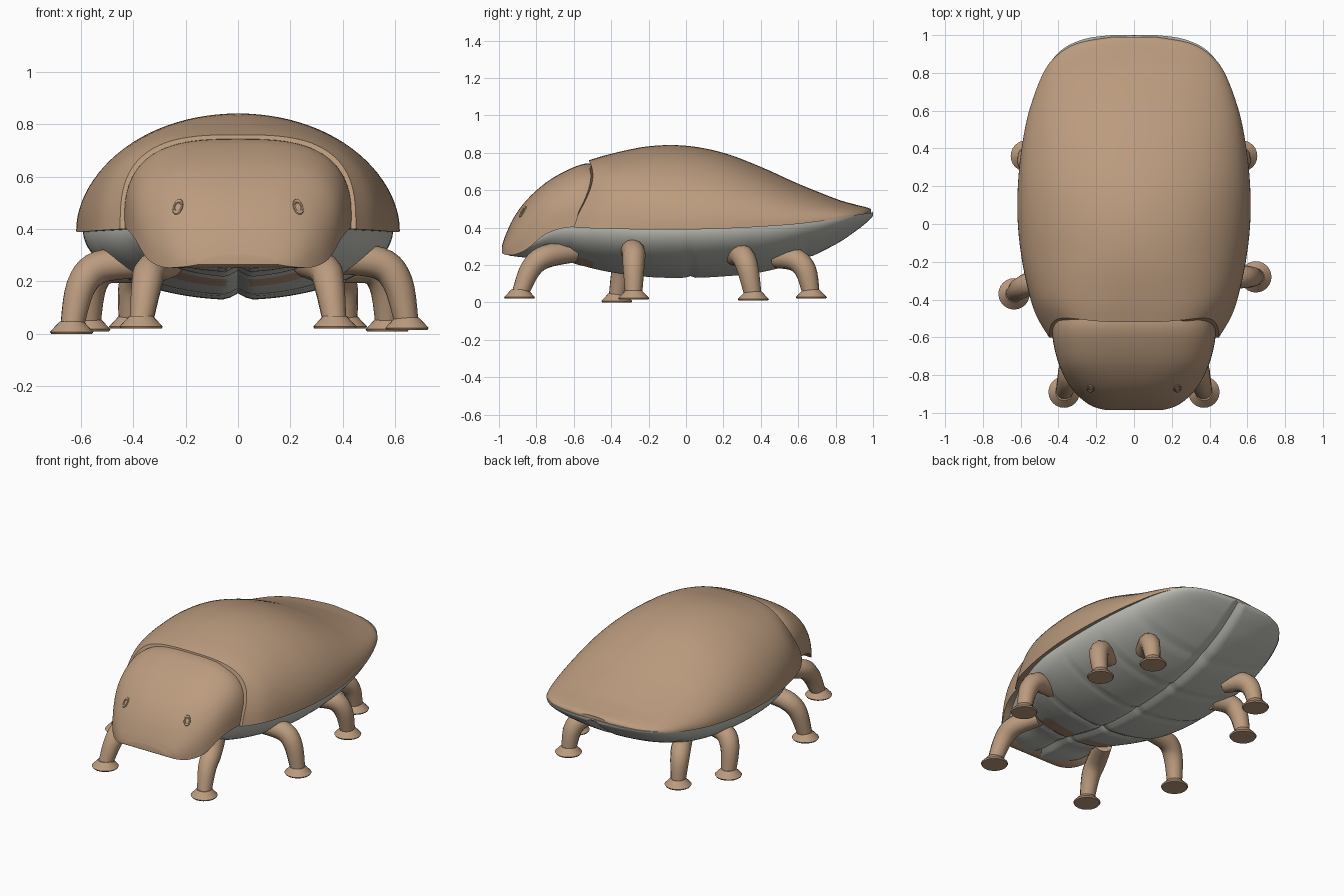
import bpy, bmesh, math
from mathutils import Vector
from mathutils.bvhtree import BVHTree

if "Cube" in bpy.data.objects:
    bpy.data.objects.remove(bpy.data.objects["Cube"])


def make_material(name, rgb):
    mat = bpy.data.materials.new(name)
    mat.use_nodes = True
    mat.diffuse_color = (*rgb, 1)
    mat.node_tree.nodes["Principled BSDF"].inputs["Base Color"].default_value = (*rgb, 1)
    return mat


TAN = make_material("tan", (0.50, 0.33, 0.21))
GREY = make_material("pale grey", (0.52, 0.53, 0.48))


def smooth(obj, angle=40):
    bpy.ops.object.select_all(action="DESELECT")
    obj.select_set(True)
    bpy.context.view_layer.objects.active = obj
    bpy.ops.object.shade_smooth_by_angle(angle=math.radians(angle))


def spline(rows, steps):
    """Catmull-Rom through the rows, field by field."""
    out = []
    for i in range(len(rows) - 1):
        a, b, c, d = (rows[min(max(i + k, 0), len(rows) - 1)] for k in (-1, 0, 1, 2))
        for s in range(steps):
            t = s / steps
            out.append([q + t / 2 * (r - p + t * (2*p - 5*q + 4*r - e + t * (3*(q - r) + e - p)))
                        for p, q, r, e in zip(a, b, c, d)])
    return out + [list(rows[-1])]


def loft(name, rows, mats, steps=6, sides=48, warp=None, paint=None):
    """Closed half-oval sections; each row is y, half width, rim z, crown z, squareness."""
    bm = bmesh.new()
    rings = []
    for y, w, rim, crown, n in spline(rows, steps):
        ring = []
        for j in range(sides + 1):
            a = math.pi * j / sides
            c, s = math.cos(a), max(math.sin(a), 0)
            p = Vector((math.copysign(abs(c) ** (2 / n), c) * w, y,
                        rim + (crown - rim) * s ** (2 / n)))
            ring.append(bm.verts.new(warp(p, s) if warp else p))
        rings.append(ring)
    for r0, r1 in zip(rings, rings[1:]):
        for j in range(sides + 1):
            k = (j + 1) % (sides + 1)
            bm.faces.new((r0[j], r0[k], r1[k], r1[j]))
    bm.faces.new(rings[0])
    bm.faces.new(rings[-1])
    bmesh.ops.recalc_face_normals(bm, faces=bm.faces)
    if paint:
        for f in bm.faces:
            f.material_index = paint(f.calc_center_median())
    mesh = bpy.data.meshes.new(name)
    bm.to_mesh(mesh)
    tree = BVHTree.FromBMesh(bm)
    bm.free()
    for m in mats:
        mesh.materials.append(m)
    obj = bpy.data.objects.new(name, mesh)
    bpy.context.collection.objects.link(obj)
    smooth(obj)
    return tree


# Domed back shell, its front edge curving around the head
def shell_warp(p, s):
    near = max(0, min(1, (-0.15 - p.y) / 0.37))
    p.y += near * (0.14 * s * (1 - s) - 0.08 * (1 - s) ** 2)
    return p


loft("back_shell", [
    (-0.52, 0.45, 0.40, 0.76, 3.0), (-0.40, 0.53, 0.395, 0.795, 2.5),
    (-0.20, 0.59, 0.39, 0.835, 2.1), (0.0, 0.615, 0.39, 0.838, 2.0),
    (0.20, 0.615, 0.395, 0.80, 2.0), (0.40, 0.595, 0.405, 0.725, 2.0),
    (0.60, 0.555, 0.42, 0.635, 2.0), (0.80, 0.48, 0.445, 0.555, 2.1),
    (0.90, 0.40, 0.46, 0.525, 2.2), (0.96, 0.29, 0.468, 0.51, 2.2),
    (0.99, 0.12, 0.472, 0.50, 2.2)], [TAN], warp=shell_warp)

# Head shield
head = loft("head_shield", [
    (-0.985, 0.15, 0.265, 0.30, 2.2), (-0.965, 0.22, 0.255, 0.36, 2.4),
    (-0.92, 0.285, 0.255, 0.455, 2.6), (-0.85, 0.345, 0.285, 0.55, 2.8),
    (-0.75, 0.395, 0.365, 0.64, 3.0), (-0.64, 0.425, 0.40, 0.705, 3.0),
    (-0.54, 0.435, 0.40, 0.742, 3.0), (-0.44, 0.42, 0.40, 0.74, 2.8)], [TAN])


# Segmented belly with seams along the middle and across
SEAMS = (-0.62, -0.3, 0.02, 0.34, 0.64)


def belly_warp(p, s):
    gap = min([abs(p.y - y) for y in SEAMS])
    groove = max(0, 1 - gap / 0.025) * 0.012 + max(0, 1 - abs(p.x) / 0.045) * 0.025
    p.z += groove * s
    return p


def belly_paint(c):
    return int(-0.60 < c.y < -0.49 and 0.05 < abs(c.x) < 0.26 and c.z < 0.3)


loft("belly", [
    (-0.95, 0.18, 0.275, 0.25, 2.0), (-0.85, 0.30, 0.31, 0.238, 2.0),
    (-0.72, 0.36, 0.39, 0.23, 2.0), (-0.58, 0.42, 0.40, 0.20, 2.0),
    (-0.40, 0.51, 0.40, 0.16, 2.0), (-0.20, 0.57, 0.395, 0.135, 2.0),
    (0.0, 0.59, 0.395, 0.13, 2.0), (0.20, 0.59, 0.40, 0.138, 2.0),
    (0.40, 0.575, 0.41, 0.16, 2.0), (0.60, 0.54, 0.425, 0.215, 2.0),
    (0.80, 0.475, 0.45, 0.31, 2.0), (0.92, 0.385, 0.47, 0.39, 2.0),
    (0.98, 0.26, 0.478, 0.44, 2.0), (1.0, 0.12, 0.482, 0.462, 2.0)],
    [GREY, TAN], steps=8, sides=64, warp=belly_warp, paint=belly_paint)

# Eyes: small slanted rings set into the head
for side, name in ((-1, "right_eye"), (1, "left_eye")):
    hit, normal, _, _ = head.ray_cast(Vector((0.23 * side, -2, 0.485)), Vector((0, 1, 0)))
    bpy.ops.mesh.primitive_torus_add(major_radius=0.02, minor_radius=0.007, major_segments=20,
                                     minor_segments=8, location=hit)
    eye = bpy.context.object
    eye.name = name
    eye.rotation_euler = normal.to_track_quat("Z", "Y").to_euler()
    eye.scale = (0.8, 1.3, 0.8)
    eye.data.materials.append(TAN)
    smooth(eye)


# Bent legs with flared feet
def leg(name, side, points, floor):
    curve = bpy.data.curves.new(name, "CURVE")
    curve.dimensions = "3D"
    curve.bevel_depth = 1
    curve.bevel_resolution = 4
    curve.use_fill_caps = True
    path = spline([(x * side, y, z) for x, y, z in points], 5)
    radii = spline([(0.056,), (0.062,), (0.058,), (0.045,)], 5)
    line = curve.splines.new("POLY")
    line.points.add(len(path) - 1)
    for pt, co, r in zip(line.points, path, radii):
        pt.co = (*co, 1)
        pt.radius = r[0]
    obj = bpy.data.objects.new(name, curve)
    bpy.context.collection.objects.link(obj)
    bpy.ops.object.select_all(action="DESELECT")
    obj.select_set(True)
    bpy.context.view_layer.objects.active = obj
    bpy.ops.object.convert(target="MESH")
    obj = bpy.context.object
    obj.data.materials.clear()
    obj.data.materials.append(TAN)
    smooth(obj, 50)
    x, y, _ = points[-1]
    for part, r1, r2, depth, z in (("foot", 0.083, 0.045, 0.04, 0.028), ("sole", 0.078, 0.083, 0.008, 0.004)):
        bpy.ops.mesh.primitive_cone_add(vertices=24, radius1=r1, radius2=r2, depth=depth,
                                        location=(x * side, y, floor + z))
        foot = bpy.context.object
        foot.name = name.replace("leg", part)
        foot.data.materials.append(TAN)
        smooth(foot, 30)


LEGS = {
    "front": (0.02, [(0.26, -0.60, 0.27), (0.33, -0.75, 0.245), (0.35, -0.83, 0.18), (0.37, -0.89, 0.04)]),
    "second": (0.0, [(0.38, -0.30, 0.27), (0.53, -0.31, 0.255), (0.60, -0.34, 0.18), (0.635, -0.37, 0.02)]),
    "third": (0.01, [(0.40, 0.26, 0.25), (0.51, 0.30, 0.25), (0.56, 0.33, 0.18), (0.57, 0.36, 0.03)]),
    "rear": (0.02, [(0.32, 0.48, 0.24), (0.37, 0.58, 0.23), (0.40, 0.64, 0.17), (0.41, 0.67, 0.04)]),
}
for label, (floor, points) in LEGS.items():
    for side, hand in ((-1, "right"), (1, "left")):
        pts, base = points, floor
        if label == "second" and side == 1:
            # The left second leg stands further back and a little higher
            pts = [(x + 0.01, y + 0.09 * i / 3, z + 0.015) for i, (x, y, z) in enumerate(points)]
            base = 0.015
        leg(f"{label}_{hand}_leg", side, pts, base)
